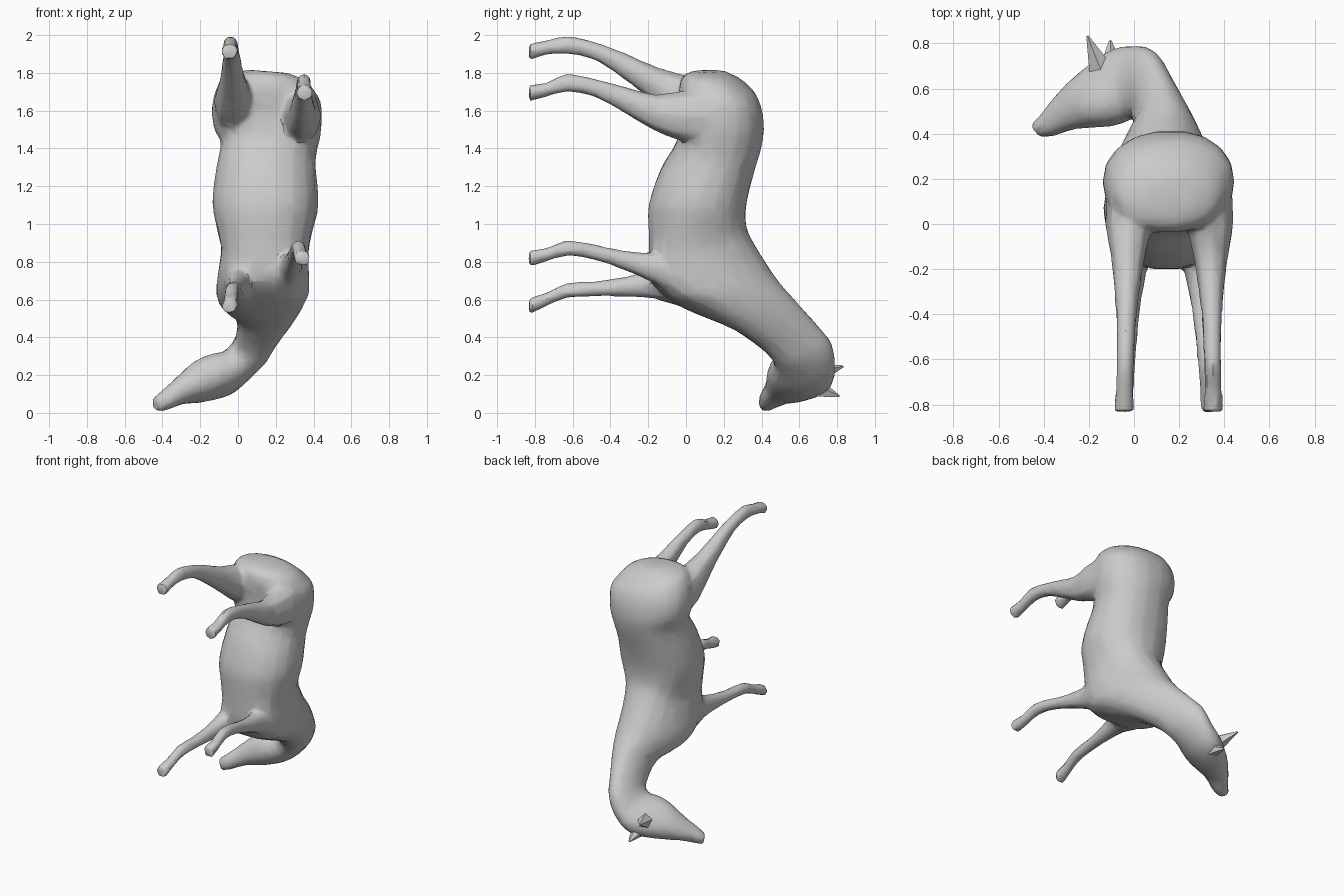
import bpy, bmesh, math
from mathutils import Vector

if "Cube" in bpy.data.objects:
    bpy.data.objects.remove(bpy.data.objects["Cube"])

coat = bpy.data.materials.new("grey_coat")
coat.diffuse_color = (0.6, 0.6, 0.6, 1)
coat.use_nodes = True
coat.node_tree.nodes["Principled BSDF"].inputs["Base Color"].default_value = coat.diffuse_color


def smooth_rows(rows, steps):
    """Catmull-Rom interpolation of section rows."""
    out = []
    n = len(rows)
    for i in range(n - 1):
        p0, p1, p2, p3 = (rows[max(0, min(n - 1, i + k))] for k in (-1, 0, 1, 2))
        for s in range(steps):
            t = s / steps
            out.append([0.5 * (2 * b + (c - a) * t + (2 * a - 5 * b + 4 * c - d) * t * t
                               + (3 * b - a - 3 * c + d) * t ** 3)
                        for a, b, c, d in zip(p0, p1, p2, p3)])
    out.append(list(rows[-1]))
    return out


def loft(name, rows, sides, steps, power, crest=0):
    """Skin sections given as upper point, lower point and half width."""
    rows = smooth_rows(rows, steps)
    mids = [(Vector(r[0:3]) + Vector(r[3:6])) / 2 for r in rows]
    bm = bmesh.new()
    rings = []
    for i, r in enumerate(rows):
        up = (Vector(r[0:3]) - Vector(r[3:6])) / 2
        along = mids[min(i + 1, len(mids) - 1)] - mids[max(i - 1, 0)]
        side = along.cross(up).normalized() * r[6]
        # The neck narrows towards its crest
        narrow = crest * max(0, 1 - abs(mids[i].z - 0.53) / 0.5)
        ring = []
        for k in range(sides):
            a = 2 * math.pi * k / sides
            c, s = math.cos(a), math.sin(a)
            c = math.copysign(abs(c) ** (2 / power), c)
            s = math.copysign(abs(s) ** (2 / power), s)
            ring.append(bm.verts.new(mids[i] + side * c * (1 - narrow * s) + up * s))
        rings.append(ring)
    for a, b in zip(rings, rings[1:]):
        for k in range(sides):
            j = (k + 1) % sides
            bm.faces.new((a[k], a[j], b[j], b[k]))
    bm.faces.new(rings[0])
    bm.faces.new(rings[-1])
    return finish(name, bm)


def finish(name, bm):
    bmesh.ops.recalc_face_normals(bm, faces=bm.faces)
    me = bpy.data.meshes.new(name)
    bm.to_mesh(me)
    bm.free()
    me.materials.append(coat)
    ob = bpy.data.objects.new(name, me)
    bpy.context.collection.objects.link(ob)
    return ob


# Trunk sections: centre x, back (y, z), belly (y, z), half width
trunk = [
    (.16, .21, 1.808, .04, 1.808, .10),
    (.157, .29, 1.765, -.02, 1.78, .215),
    (.15, .37, 1.69, -.04, 1.70, .27),
    (.152, .405, 1.60, -.03, 1.60, .293),
    (.165, .415, 1.50, -.04, 1.48, .278),
    (.162, .40, 1.40, -.07, 1.40, .255),
    (.15, .37, 1.30, -.14, 1.28, .265),
    (.145, .325, 1.12, -.20, 1.10, .282),
    (.143, .32, 1.00, -.20, .95, .255),
    (.143, .35, .92, -.20, .82, .232),
    (.137, .41, .82, -.19, .70, .237),
    (.13, .49, .70, -.07, .585, .235),
    (.135, .56, .62, .10, .505, .19),
    (.13, .62, .55, .25, .445, .14),
    (.10, .70, .46, .37, .365, .108),
    (.06, .775, .36, .45, .295, .10),
]
# Turned neck end and head: upper point, lower point, half width
head = [
    (0, .79, .23, -.015, .465, .265, .098),
    (-.10, .765, .14, -.065, .45, .26, .11),
    (-.255, .645, .095, -.145, .435, .235, .105),
    (-.35, .555, .075, -.27, .42, .15, .068),
    (-.41, .478, .042, -.36, .39, .09, .052),
    (-.455, .442, .028, -.42, .385, .06, .04),
]
rows = [(x, ay, az, x, by, bz, w) for x, ay, az, by, bz, w in trunk] + head
parts = [loft("horse_body", rows, 18, 3, 2.2, 0.35)]

# Legs share stations from hoof to hip, with one thickness profile per pair
stations = (-.832, -.74, -.63, -.48, -.32, -.16, 0, .13)
hind_half = ((.047, .038, .05, .05, .074, .10, .14, .14),
             (.048, .041, .04, .043, .055, .075, .105, .10))
front_half = ((.045, .037, .042, .042, .054, .085, .13, .13),
              (.047, .039, .039, .039, .047, .068, .10, .10))


def leg(name, half, x_hoof, x_hip, heights):
    sections = []
    for y, z, h, w in zip(stations, heights, *half):
        x = x_hoof + (x_hip - x_hoof) * (y - stations[0]) / (stations[-1] - stations[0])
        sections.append((x, y, z + h, x, y, z - h, w))
    parts.append(loft(name, sections, 8, 2, 2.1))


leg("hind_leg_left", hind_half, -.045, -.02,
    (1.91, 1.933, 1.948, 1.915, 1.832, 1.735, 1.65, 1.60))
leg("hind_leg_right", hind_half, .352, .335,
    (1.693, 1.71, 1.748, 1.72, 1.655, 1.588, 1.57, 1.57))
leg("front_leg_right", front_half, .34, .25,
    (.818, .836, .873, .85, .805, .765, .72, .70))
leg("front_leg_left", front_half, -.045, .02,
    (.565, .60, .648, .657, .668, .685, .68, .68))

# Blend trunk and legs into one skin, then thin it to light facets
bpy.ops.object.select_all(action='DESELECT')
for ob in parts:
    ob.select_set(True)
body = parts[0]
bpy.context.view_layer.objects.active = body
bpy.ops.object.join()
mod = body.modifiers.new("skin", 'REMESH')
mod.mode = 'VOXEL'
mod.voxel_size = 0.014
mod = body.modifiers.new("blend", 'SMOOTH')
mod.factor = 0.5
mod.iterations = 7
mod = body.modifiers.new("facets", 'DECIMATE')
mod.ratio = 0.07
for mod in list(body.modifiers):
    bpy.ops.object.modifier_apply(modifier=mod.name)
bpy.ops.object.shade_smooth_by_angle(angle=math.radians(35))


# Broad pointed ears
def ear(name, base, tip, radius):
    base, tip = Vector(base), Vector(tip)
    axis = tip - base
    bm = bmesh.new()
    bmesh.ops.create_cone(bm, cap_ends=True, segments=5, radius1=radius, radius2=.006,
                          depth=axis.length)
    bmesh.ops.rotate(bm, verts=bm.verts, matrix=axis.to_track_quat('Z', 'Y').to_matrix())
    bmesh.ops.translate(bm, verts=bm.verts, vec=(base + tip) / 2)
    finish(name, bm)


ear("ear_left", (-.15, .69, .205), (-.206, .832, .246), .055)
ear("ear_right", (-.10, .70, .125), (-.105, .812, .088), .05)
